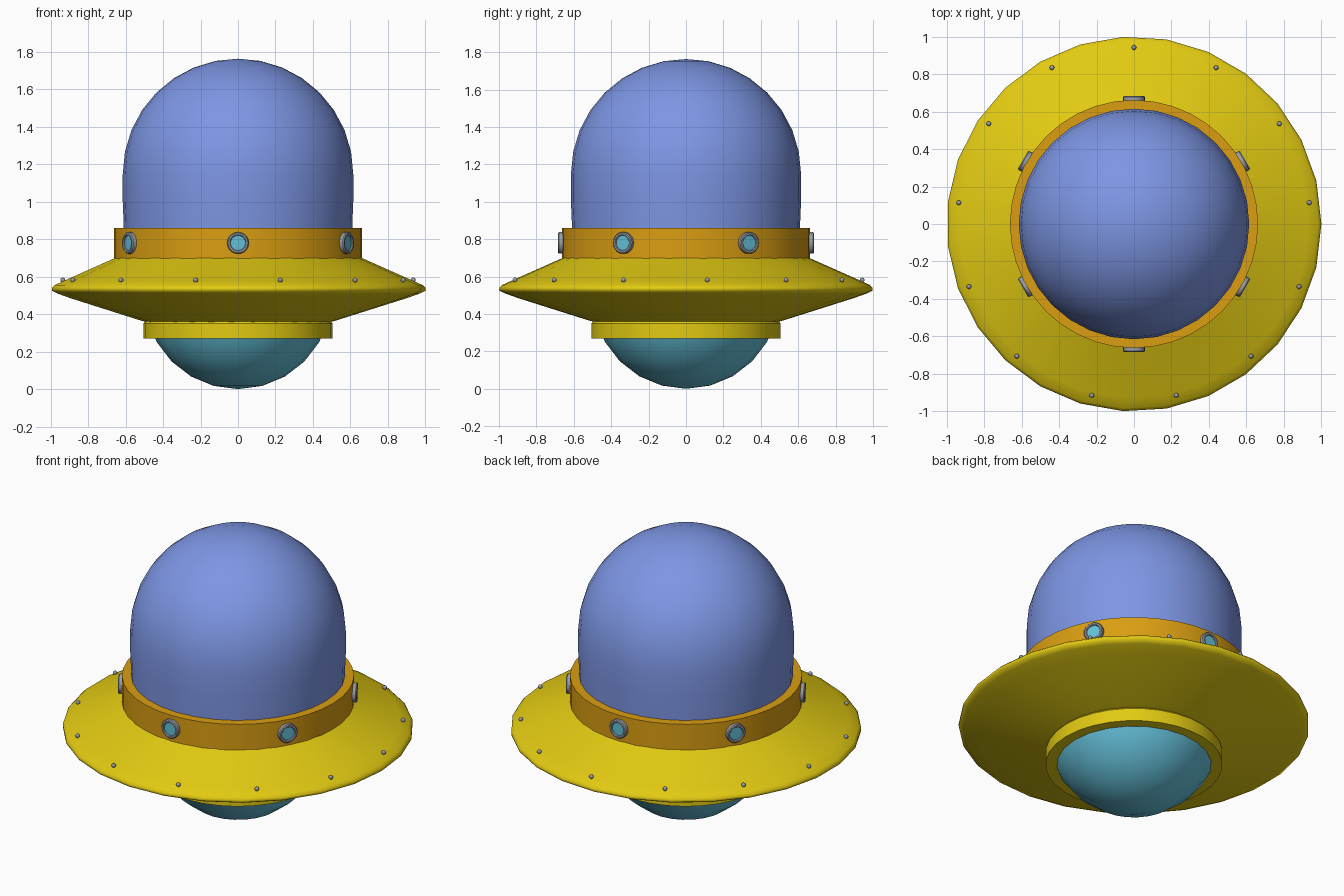
import bpy, bmesh, math
from mathutils import Matrix, Vector

if "Cube" in bpy.data.objects:
    bpy.data.objects.remove(bpy.data.objects["Cube"])


def mat(name, rgb):
    m = bpy.data.materials.new(name)
    m.diffuse_color = (*rgb, 1)
    m.use_nodes = True
    m.node_tree.nodes["Principled BSDF"].inputs["Base Color"].default_value = m.diffuse_color
    return m


YELLOW = mat("yellow paint", (0.76, 0.59, 0.006))
ORANGE = mat("orange paint", (0.70, 0.34, 0.006))
BLUE = mat("blue glass", (0.205, 0.305, 0.775))
TEAL = mat("teal glass", (0.127, 0.515, 0.68))
GREY = mat("grey metal", (0.32, 0.34, 0.38))


def lathe(name, profile, sides, material, angle=35, closed=False, matrix=Matrix()):
    """Revolve (radius, z) points around z; radius 0 becomes a pole."""
    bm = bmesh.new()
    rings = []
    for r, z in profile:
        if r < 1e-6:
            rings.append([bm.verts.new((0, 0, z))] * sides)
        else:
            rings.append([bm.verts.new((r * math.cos(2 * math.pi * i / sides),
                                        r * math.sin(2 * math.pi * i / sides), z))
                          for i in range(sides)])
    pairs = list(zip(rings, rings[1:]))
    if closed:
        pairs.append((rings[-1], rings[0]))
    for a, b in pairs:
        for i in range(sides):
            j = (i + 1) % sides
            face = list(dict.fromkeys((a[i], a[j], b[j], b[i])))
            if len(face) > 2:
                bm.faces.new(face)
    bmesh.ops.recalc_face_normals(bm, faces=bm.faces)
    mesh = bpy.data.meshes.new(name)
    bm.to_mesh(mesh)
    bm.free()
    mesh.materials.append(material)
    ob = bpy.data.objects.new(name, mesh)
    bpy.context.collection.objects.link(ob)
    ob.matrix_world = matrix
    bpy.ops.object.select_all(action='DESELECT')
    ob.select_set(True)
    bpy.context.view_layer.objects.active = ob
    bpy.ops.object.shade_smooth_by_angle(angle=math.radians(angle))
    return ob


def arc(radius, centre, start, end, steps):
    """Circle points, angle measured up from the horizontal."""
    pts = []
    for i in range(steps + 1):
        t = math.radians(start + (end - start) * i / steps)
        pts.append((radius * math.cos(t), centre + radius * math.sin(t)))
    return pts


# Saucer disc, with a thin rounded rim
lathe("saucer_disc", [(0, 0.70), (0.64, 0.71), (0.66, 0.70), (0.93, 0.58), (0.985, 0.555),
                      (1.0, 0.54), (1.0, 0.525), (0.97, 0.51), (0.90, 0.485),
                      (0.52, 0.365), (0.48, 0.355), (0, 0.355)], 27, YELLOW, 70)

# Collar under the disc, and the glass bowl in it
lathe("lower_collar", [(0.505, 0.27), (0.505, 0.35), (0.49, 0.37), (0.43, 0.37), (0.43, 0.27)],
      32, YELLOW, 35, True)
lathe("lower_bowl", arc(0.5, 0.5, -90, -15, 5), 24, TEAL, 40)

# Band around the dome base
lathe("dome_band", [(0.662, 0.69), (0.662, 0.86), (0.605, 0.86), (0.605, 0.69)],
      40, ORANGE, 35, True)

# Tall dome
lathe("dome", [(0.608, 0.70), (0.610, 0.88), (0.615, 1.0)] + arc(0.615, 1.148, 0, 90, 8),
      32, BLUE, 40)

# Portholes around the band
for k in range(6):
    a = math.radians(90 + 60 * k)
    out = Vector((math.cos(a), math.sin(a), 0))
    place = Matrix.Translation(out * 0.645 + Vector((0, 0, 0.78))) @ \
        out.to_track_quat('Z', 'Y').to_matrix().to_4x4()
    lathe(f"porthole_frame_{k + 1}", [(0.058, 0), (0.058, 0.033), (0.053, 0.039),
                                      (0.044, 0.039), (0.040, 0.034), (0.040, 0)],
          20, GREY, 35, True, place)
    lathe(f"porthole_pane_{k + 1}", [(0, 0.030), (0.042, 0.030), (0.042, 0.022), (0, 0.022)],
          20, TEAL, 35, False, place)

# Rivets near the rim
for k in range(13):
    a = math.radians(90 + 360 / 13 * k)
    spot = Matrix.Translation((0.942 * math.cos(a), 0.942 * math.sin(a), 0.582))
    lathe(f"rivet_{k + 1}", arc(0.013, 0, -90, 90, 6), 10, GREY, 60, False, spot)
